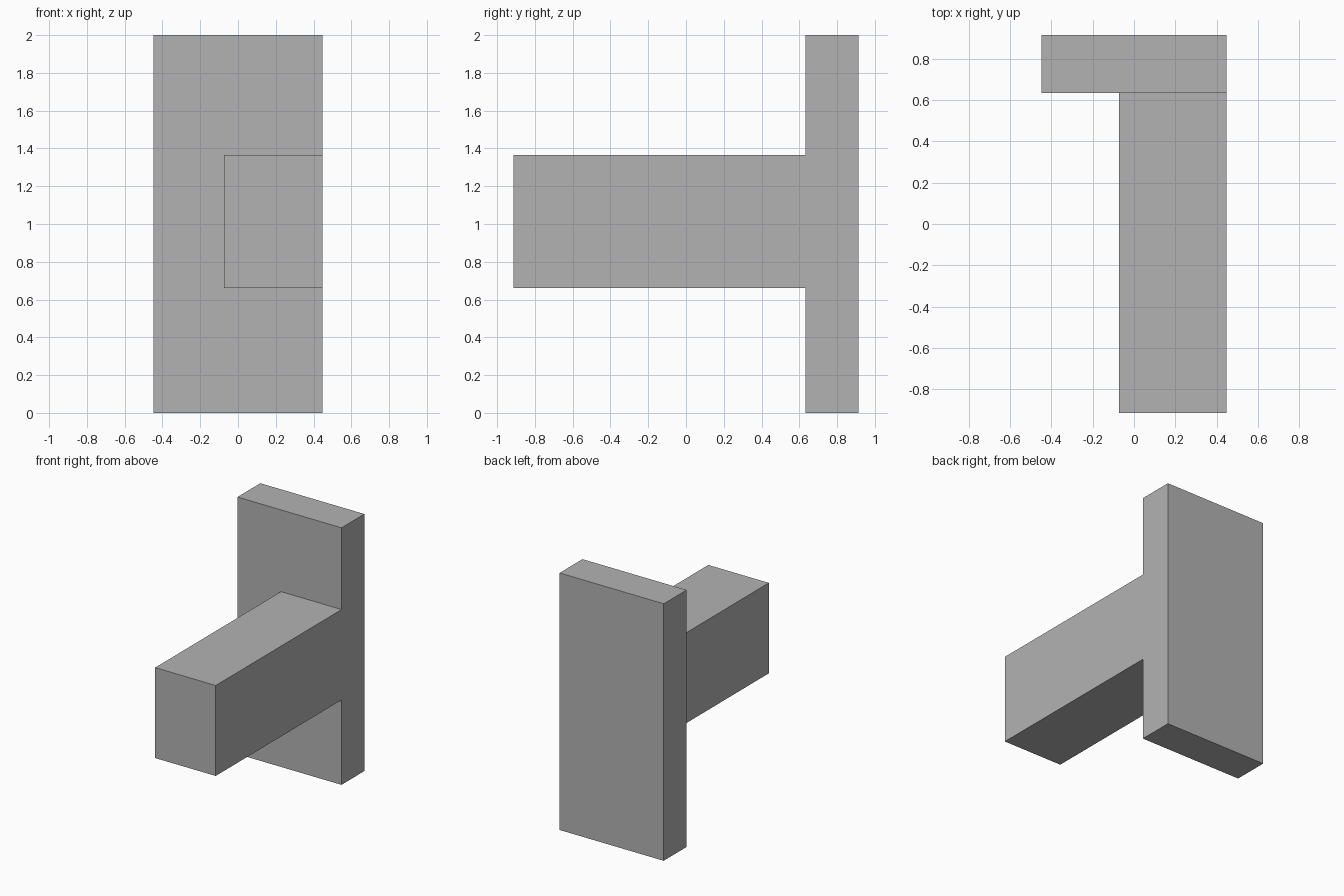
import bpy
from mathutils import Matrix, Vector
import bmesh

if "Cube" in bpy.data.objects:
    bpy.data.objects.remove(bpy.data.objects["Cube"])

grey = bpy.data.materials.new("plain grey")
grey.diffuse_color = (0.45, 0.45, 0.45, 1.0)
grey.use_nodes = True
grey.node_tree.nodes["Principled BSDF"].inputs["Base Color"].default_value = grey.diffuse_color


def box(name, lo, hi):
    """Axis-aligned box between two corners."""
    lo, hi = Vector(lo), Vector(hi)
    bm = bmesh.new()
    bmesh.ops.create_cube(bm, size=1.0, matrix=Matrix.Translation((lo + hi) / 2)
                          @ Matrix.Diagonal((*(hi - lo), 1.0)))
    mesh = bpy.data.meshes.new(name)
    bm.to_mesh(mesh)
    bm.free()
    mesh.materials.append(grey)
    obj = bpy.data.objects.new(name, mesh)
    bpy.context.collection.objects.link(obj)
    return obj


# Upright slab at the back
box("back_plate", (-0.448, 0.633, 0.0), (0.448, 0.914, 2.0))
# Beam reaching forward, flush with the slab's right edge
box("front_beam", (-0.073, -0.914, 0.66), (0.448, 0.633, 1.364))
